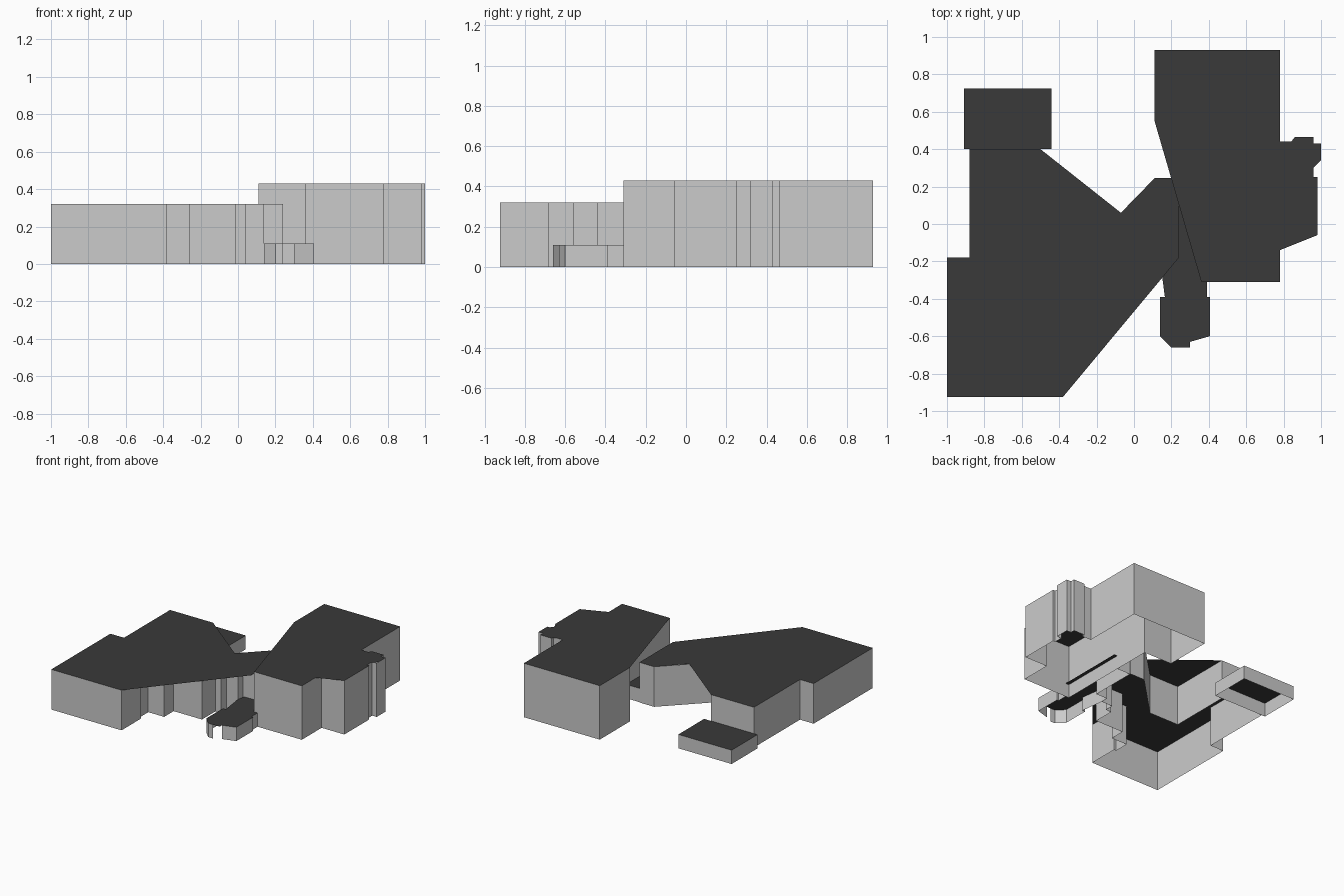
import bpy
import bmesh

cube = bpy.data.objects.get("Cube")
if cube:
    bpy.data.objects.remove(cube, do_unlink=True)


def make_material(name, color):
    mat = bpy.data.materials.new(name)
    mat.use_nodes = True
    mat.diffuse_color = color
    mat.node_tree.nodes["Principled BSDF"].inputs["Base Color"].default_value = color
    return mat


WALL = make_material("light grey wall", (0.60, 0.60, 0.60, 1))
ROOF = make_material("charcoal roof", (0.042, 0.042, 0.042, 1))


def finish(name, bm, mat):
    mesh = bpy.data.meshes.new(name)
    bm.to_mesh(mesh)
    bm.free()
    mesh.materials.append(mat)
    obj = bpy.data.objects.new(name, mesh)
    bpy.context.collection.objects.link(obj)
    return obj


def roof(name, outline, z):
    """Flat thin roof from a counter-clockwise plan outline."""
    bm = bmesh.new()
    face = bm.faces.new([bm.verts.new((x, y, z)) for x, y in outline])
    face.normal_update()
    if face.normal.z < 0:
        face.normal_flip()
    return finish(name, bm, ROOF)


def walls(name, path, height, closed=False):
    """Upright wall sheets following a counter-clockwise plan path."""
    bm = bmesh.new()
    low = [bm.verts.new((x, y, 0)) for x, y in path]
    high = [bm.verts.new((x, y, height)) for x, y in path]
    n = len(path)
    for i in range(n if closed else n - 1):
        j = (i + 1) % n
        bm.faces.new((low[i], low[j], high[j], high[i]))
    return finish(name, bm, WALL)


LOW, MID, TALL = 0.11, 0.32, 0.43

# West wing: wide roof over stepped walls
roof("west_wing_roof", [
    (-1, -.925), (-.38, -.925), (.24, -.18), (.24, .245), (.11, .245),
    (-.07, .06), (-.5, .4), (-.88, .4), (-.88, -.18), (-1, -.18)], MID)
walls("west_wing_walls", [
    (-1, -.925), (-.38, -.925), (-.38, -.68), (-.40, -.68), (-.40, -.56),
    (-.26, -.56), (-.26, -.44), (-.01, -.44), (-.01, -.27), (.04, -.27),
    (.04, -.20), (.14, -.20), (.14, -.14), (.24, -.14), (.24, .245),
    (.11, .245), (-.235, -.10), (-.5, -.10), (-.5, .4), (-.88, .4),
    (-.88, -.18), (-1, -.18)], MID, closed=True)

# East wing: tall block with a bay on its outer side
roof("east_wing_roof", [
    (.36, -.31), (.78, -.31), (.78, -.14), (.98, -.06), (.98, .25),
    (.96, .25), (.96, .30), (1, .34), (1, .43), (.96, .43), (.96, .465),
    (.86, .465), (.84, .44), (.78, .44), (.78, .93), (.11, .93), (.11, .55)], TALL)
walls("east_wing_walls", [
    (.36, -.31), (.78, -.31), (.78, -.06), (.98, -.06), (.98, .25),
    (.96, .25), (.96, .32), (1, .32), (1, .43), (.96, .43), (.96, .465),
    (.86, .465), (.86, .44), (.78, .44), (.78, .93), (.11, .93),
    (.11, .55), (.36, .55)], TALL, closed=True)

# Low entrance link between the wings
roof("entrance_roof", [
    (.14, -.60), (.20, -.66), (.30, -.66), (.30, -.63), (.405, -.60),
    (.405, -.39), (.39, -.39), (.39, .24), (.24, .24), (.14, -.20),
    (.165, -.39), (.14, -.39)], LOW)
walls("entrance_west_wall", [
    (.14, -.20), (.165, -.39), (.14, -.39), (.14, -.60),
    (.20, -.66), (.24, -.66)], LOW)
walls("entrance_east_wall", [
    (.30, -.63), (.405, -.60), (.405, -.39), (.39, -.39), (.39, -.31)], LOW)
walls("entrance_north_wall", [(.36, .24), (.24, .24)], LOW)

# Low annex at the back of the west wing
roof("annex_roof", [(-.91, .4), (-.44, .4), (-.44, .725), (-.91, .725)], LOW)
walls("annex_walls", [
    (-.5, .4), (-.44, .4), (-.44, .725), (-.91, .725), (-.91, .4), (-.88, .4)], LOW)
